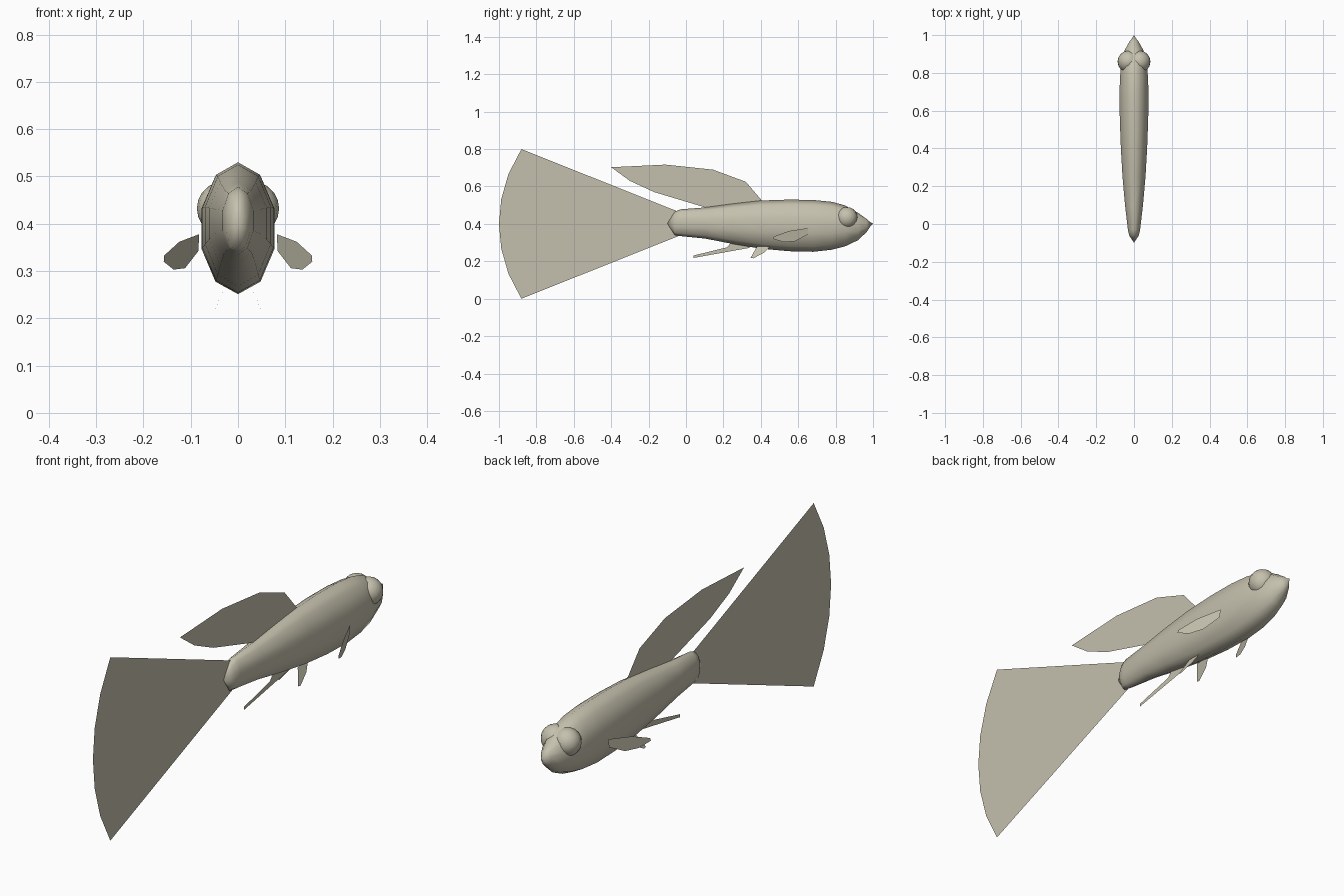
import bpy, bmesh, math
from mathutils import Matrix

cube = bpy.data.objects.get("Cube")
if cube:
    bpy.data.objects.remove(cube, do_unlink=True)

mat = bpy.data.materials.new("pale khaki")
color = (0.56, 0.53, 0.42, 1)
mat.diffuse_color = color
mat.use_nodes = True
mat.node_tree.nodes["Principled BSDF"].inputs["Base Color"].default_value = color


def finish(name, bm, smooth=True):
    mesh = bpy.data.meshes.new(name)
    bm.to_mesh(mesh)
    bm.free()
    mesh.materials.append(mat)
    for p in mesh.polygons:
        p.use_smooth = smooth
    obj = bpy.data.objects.new(name, mesh)
    bpy.context.collection.objects.link(obj)
    return obj


def loft(name, rings, back, front, sides=10):
    """Skin elliptical rings (y, half width, bottom, top) between two end points."""
    bm = bmesh.new()
    loops = []
    for y, w, low, high in rings:
        mid, h = (low + high) / 2, (high - low) / 2
        angles = [2 * math.pi * i / sides for i in range(sides)]
        loops.append([bm.verts.new((w * math.sin(a), y, mid + h * math.cos(a))) for a in angles])
    ends = [bm.verts.new((0, *p)) for p in (back, front)]
    for i in range(sides):
        j = (i + 1) % sides
        for a, b in zip(loops, loops[1:]):
            bm.faces.new((a[i], a[j], b[j], b[i]))
        bm.faces.new((ends[0], loops[0][j], loops[0][i]))
        bm.faces.new((ends[1], loops[-1][i], loops[-1][j]))
    bmesh.ops.recalc_face_normals(bm, faces=bm.faces)
    return finish(name, bm)


def fin(name, points):
    """Thin sheet from an outline."""
    bm = bmesh.new()
    face = bm.faces.new([bm.verts.new(p) for p in points])
    bmesh.ops.triangulate(bm, faces=[face])
    return finish(name, bm, False)


# Body, from the tail root to the snout
loft("body", [
    (-0.06, 0.027, 0.34, 0.465), (-0.03, 0.034, 0.335, 0.478),
    (0.1, 0.05, 0.322, 0.488), (0.25, 0.064, 0.293, 0.508),
    (0.4, 0.073, 0.268, 0.525), (0.55, 0.079, 0.254, 0.53),
    (0.68, 0.081, 0.251, 0.528), (0.78, 0.078, 0.262, 0.518),
    (0.85, 0.07, 0.28, 0.499), (0.92, 0.052, 0.313, 0.459),
    (0.965, 0.026, 0.356, 0.427)], (-0.1, 0.402), (0.995, 0.4))

# Pointed mouth set into the head
loft("mouth", [(0.915, 0.05, 0.325, 0.445), (0.95, 0.033, 0.35, 0.43)],
     (0.9, 0.39), (1.0, 0.402), 16)

# Tail fan with a curved trailing edge
arc = []
for i in range(7):
    dz = 0.4 - 0.4 * i / 3
    arc.append((0, -0.273 - math.sqrt(0.727 ** 2 - dz ** 2), 0.4 + dz))
fin("tail_fin", [(0, -0.04, 0.465)] + arc + [(0, -0.04, 0.335)])

# Swept fin on the back
fin("dorsal_fin", [(0, y, z) for y, z in [
    (0.41, 0.52), (0.32, 0.625), (0.145, 0.69), (-0.11, 0.717), (-0.4, 0.703),
    (-0.3, 0.63), (-0.17, 0.57), (-0.03, 0.528), (0.1, 0.503), (0.13, 0.48)]])

# Slender fin under the belly
fin("anal_fin", [(0, y, z) for y, z in [
    (0.34, 0.29), (0.34, 0.272), (0.04, 0.218), (0.04, 0.231), (0.22, 0.275), (0.24, 0.3)]])

for side, s in (("left", 1), ("right", -1)):
    # Eyes
    bm = bmesh.new()
    bmesh.ops.create_uvsphere(bm, u_segments=16, v_segments=10, radius=0.058,
                              matrix=Matrix.Translation((s * 0.029, 0.86, 0.432)))
    finish(side + "_eye", bm)
    # Side fins, flaring backwards
    fin(side + "_pectoral_fin", [(s * (0.078 + 0.4 * (0.665 - y)), y, z) for y, z in [
        (0.655, 0.378), (0.65, 0.342), (0.58, 0.306), (0.52, 0.303),
        (0.467, 0.32), (0.47, 0.333), (0.55, 0.362)]])
    # Small belly fins
    fin(side + "_pelvic_fin", [(s * x, y, z) for x, y, z in [
        (0.022, 0.45, 0.28), (0.022, 0.38, 0.28), (0.049, 0.345, 0.218),
        (0.05, 0.36, 0.216), (0.036, 0.42, 0.248)]])
